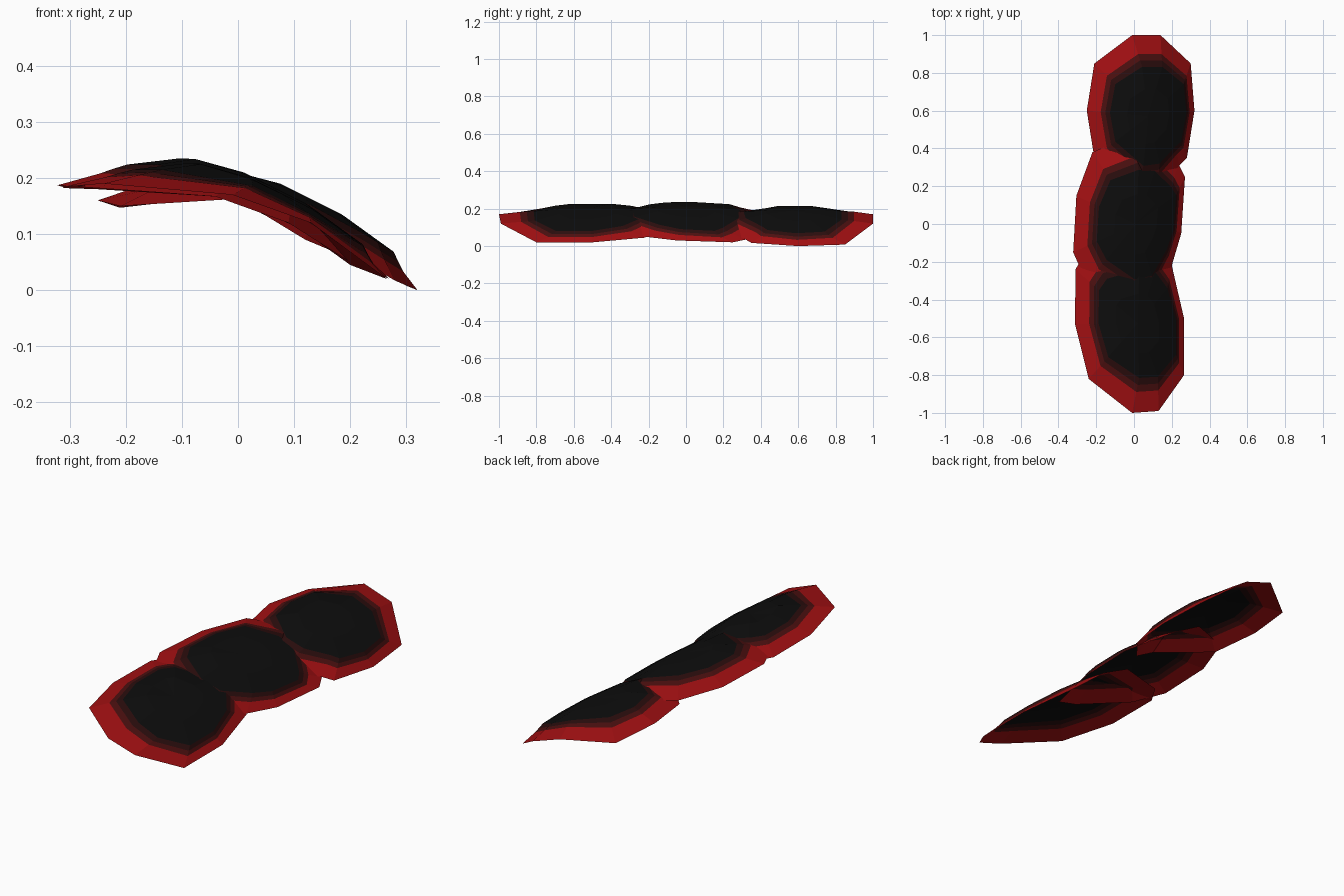
import bpy

# Flat colours from the rim inwards
COLOURS = [("rim_red", (0.36, 0.005, 0.006)), ("dark_red", (0.07, 0.005, 0.005)),
           ("deep_maroon", (0.024, 0.004, 0.004)), ("black", (0.004, 0.004, 0.004))]
mats = []
for name, c in COLOURS:
    m = bpy.data.materials.new(name)
    m.diffuse_color = (*c, 1)
    mats.append(m)

# Arched cross-section of the black crown: (offset from plate middle, height)
CROWN = [(-0.30, 0.205), (-0.19, 0.215), (-0.05, 0.215), (0.05, 0.185),
         (0.15, 0.135), (0.25, 0.075), (0.30, 0.03)]


def crown_height(u):
    for (a, za), (b, zb) in zip(CROWN, CROWN[1:]):
        if u <= b:
            return za + (zb - za) * (u - a) / (b - a)
    return CROWN[-1][1]


def plate(name, cx, cy, dz, outline):
    """Domed shell: outline rim, coloured bands, then a black crown."""
    verts, faces, bands = [], [], []
    n = len(outline)
    for t in (0, 0.6, 0.8, 1):
        for x, y, z in outline:
            px = cx + 0.04 * t + (x - cx) * (1 - 0.29 * t)
            py = cy + (y - cy) * (1 - 0.39 * t)
            top = crown_height(px - cx) + dz
            verts.append((px, py, z + (top - z) * t))
    # Inner crown ring and centre
    mx, my = cx + 0.04, cy
    for i in range(n):
        x, y, _ = verts[3 * n + i]
        x, y = mx + (x - mx) * 0.55, my + (y - my) * 0.55
        verts.append((x, y, crown_height(x - cx) + dz + 0.011))
    verts.append((mx, my, crown_height(mx - cx) + dz + 0.013))
    for r in range(4):
        for i in range(n):
            j = (i + 1) % n
            faces.append((r * n + i, r * n + j, (r + 1) * n + j, (r + 1) * n + i))
            bands.append(r)
    for i in range(n):
        faces.append((4 * n + i, 4 * n + (i + 1) % n, 5 * n))
        bands.append(3)
    me = bpy.data.meshes.new(name)
    me.from_pydata(verts, [], faces)
    for m in mats:
        me.materials.append(m)
    for p, b in zip(me.polygons, bands):
        p.material_index = b
    ob = bpy.data.objects.new(name, me)
    bpy.context.collection.objects.link(ob)


# Rims listed anticlockwise from above, starting at the front end
plate("front_plate", -0.02, -0.525, 0.0, [
    (-0.01, -1.0, 0.17), (0.13, -0.99, 0.12), (0.265, -0.8, 0.02), (0.265, -0.5, 0.02),
    (0.20, -0.22, 0.045), (0.11, -0.08, 0.11), (-0.01, -0.06, 0.165),
    (-0.25, -0.14, 0.18), (-0.31, -0.24, 0.182), (-0.312, -0.53, 0.184), (-0.24, -0.82, 0.19)])
plate("middle_plate", -0.03, 0.0, 0.009, [
    (-0.04, -0.48, 0.167), (0.09, -0.45, 0.12), (0.20, -0.22, 0.05), (0.25, -0.05, 0.03),
    (0.27, 0.25, 0.02), (0.235, 0.32, 0.035), (0.11, 0.46, 0.10), (-0.01, 0.47, 0.165),
    (-0.22, 0.38, 0.18), (-0.305, 0.15, 0.182), (-0.322, -0.15, 0.187), (-0.25, -0.31, 0.182)])
plate("back_plate", 0.035, 0.57, -0.011, [
    (0.0, 0.14, 0.163), (0.12, 0.16, 0.09), (0.24, 0.31, 0.04), (0.28, 0.35, 0.017),
    (0.32, 0.6, 0.0), (0.30, 0.85, 0.008), (0.14, 1.0, 0.12), (-0.01, 1.0, 0.17),
    (-0.21, 0.85, 0.147), (-0.25, 0.6, 0.16), (-0.21, 0.35, 0.15)])
